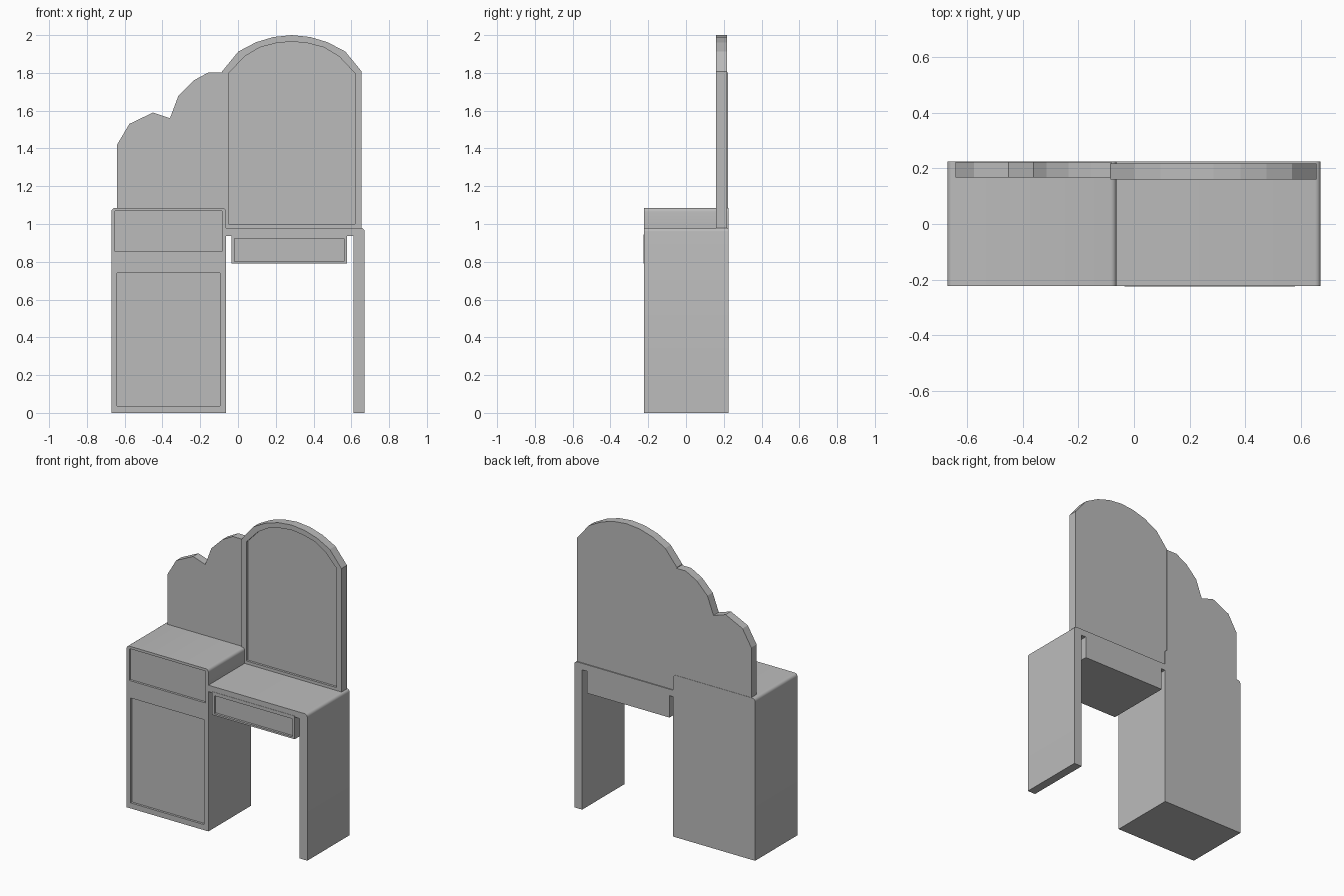
import bpy
import bmesh
import math
from mathutils import Vector

cube = bpy.data.objects.get("Cube")
if cube:
    bpy.data.objects.remove(cube, do_unlink=True)

GREY = (0.5, 0.5, 0.5, 1)
mat = bpy.data.materials.new("plain grey")
mat.use_nodes = True
mat.diffuse_color = GREY
mat.node_tree.nodes["Principled BSDF"].inputs["Base Color"].default_value = GREY


def extrude(name, points, y0, y1):
    """Solid made from an x-z outline running from y0 to y1."""
    bm = bmesh.new()
    face = bm.faces.new([bm.verts.new((x, y0, z)) for x, z in points])
    new = bmesh.ops.extrude_face_region(bm, geom=[face])["geom"]
    verts = [v for v in new if isinstance(v, bmesh.types.BMVert)]
    bmesh.ops.translate(bm, verts=verts, vec=Vector((0, y1 - y0, 0)))
    bmesh.ops.recalc_face_normals(bm, faces=bm.faces)
    mesh = bpy.data.meshes.new(name)
    bm.to_mesh(mesh)
    bm.free()
    mesh.materials.append(mat)
    obj = bpy.data.objects.new(name, mesh)
    bpy.context.collection.objects.link(obj)
    return obj


def activate(obj):
    bpy.ops.object.select_all(action='DESELECT')
    obj.select_set(True)
    bpy.context.view_layer.objects.active = obj


def recess(obj, points, front, depth=0.015):
    """Sink a panel into the front of an object."""
    cutter = extrude("panel_cutter", points, front - 0.05, front + depth)
    cutter.hide_render = True
    mod = obj.modifiers.new("recess", 'BOOLEAN')
    mod.operation = 'DIFFERENCE'
    mod.solver = 'EXACT'
    mod.object = cutter
    activate(obj)
    bpy.ops.object.modifier_apply(modifier=mod.name)
    bpy.data.objects.remove(cutter, do_unlink=True)


def rect(x0, x1, z0, z1):
    return [(x0, z0), (x1, z0), (x1, z1), (x0, z1)]


def corner(x, z, r, start):
    """Rounded outline corner around a centre, sweeping clockwise."""
    angles = [math.radians(start - 22.5 * i) for i in range(5)]
    return [(x + r * math.cos(a), z + r * math.sin(a)) for a in angles]


def arch(half, base, mid=0.285):
    """Panel outline with a mirrored arched top."""
    left = [(mid - dx, z) for dx, z in half]
    right = [(mid + dx, z) for dx, z in reversed(half[:-1])]
    w = half[0][0]
    return [(mid - w, base)] + left + right + [(mid + w, base)]


# Cabinet, table top and leg in one stepped profile
FRONT, BACK, R = -0.223, 0.225, 0.02
profile = [(-0.67, 0)]
profile += corner(-0.67 + R, 1.085 - R, R, 180)
profile += corner(-0.063 - R, 1.085 - R, R, 90)
profile += [(-0.063, 0.98)]
profile += corner(0.67 - R, 0.98 - R, R, 90)
profile += [(0.67, 0), (0.612, 0), (0.612, 0.937), (-0.063, 0.937), (-0.063, 0)]
body = extrude("cabinet_and_table", profile, FRONT, BACK)
recess(body, rect(-0.65, -0.085, 0.855, 1.068), FRONT)
recess(body, rect(-0.64, -0.095, 0.037, 0.74), FRONT)

# Drawer hung under the table top
drawer = extrude("table_drawer", rect(-0.035, 0.578, 0.79, 0.945), FRONT - 0.002, BACK)
recess(drawer, rect(-0.018, 0.56, 0.802, 0.922), FRONT - 0.002)

# Scalloped back board above the cabinet
scallops = [(-0.64, 1.0), (-0.64, 1.42), (-0.575, 1.53), (-0.45, 1.59),
            (-0.36, 1.56), (-0.315, 1.68), (-0.235, 1.76), (-0.155, 1.803),
            (-0.08, 1.803), (-0.08, 1.0)]
extrude("scalloped_back", scallops, 0.167, 0.223)

# Arched mirror with a sunken pane
outer = [(0.37, 1.807), (0.283, 1.913), (0.19, 1.962), (0.097, 1.99), (0, 2)]
inner = [(0.335, 1.797), (0.25, 1.887), (0.17, 1.935), (0.085, 1.957), (0, 1.966)]
mirror = extrude("arched_mirror", arch(outer, 0.975), 0.16, 0.218)
recess(mirror, arch(inner, 1.0), 0.16)

# Smooth only the rounded corners of the body
activate(body)
bpy.ops.object.shade_smooth_by_angle(angle=math.radians(30))
